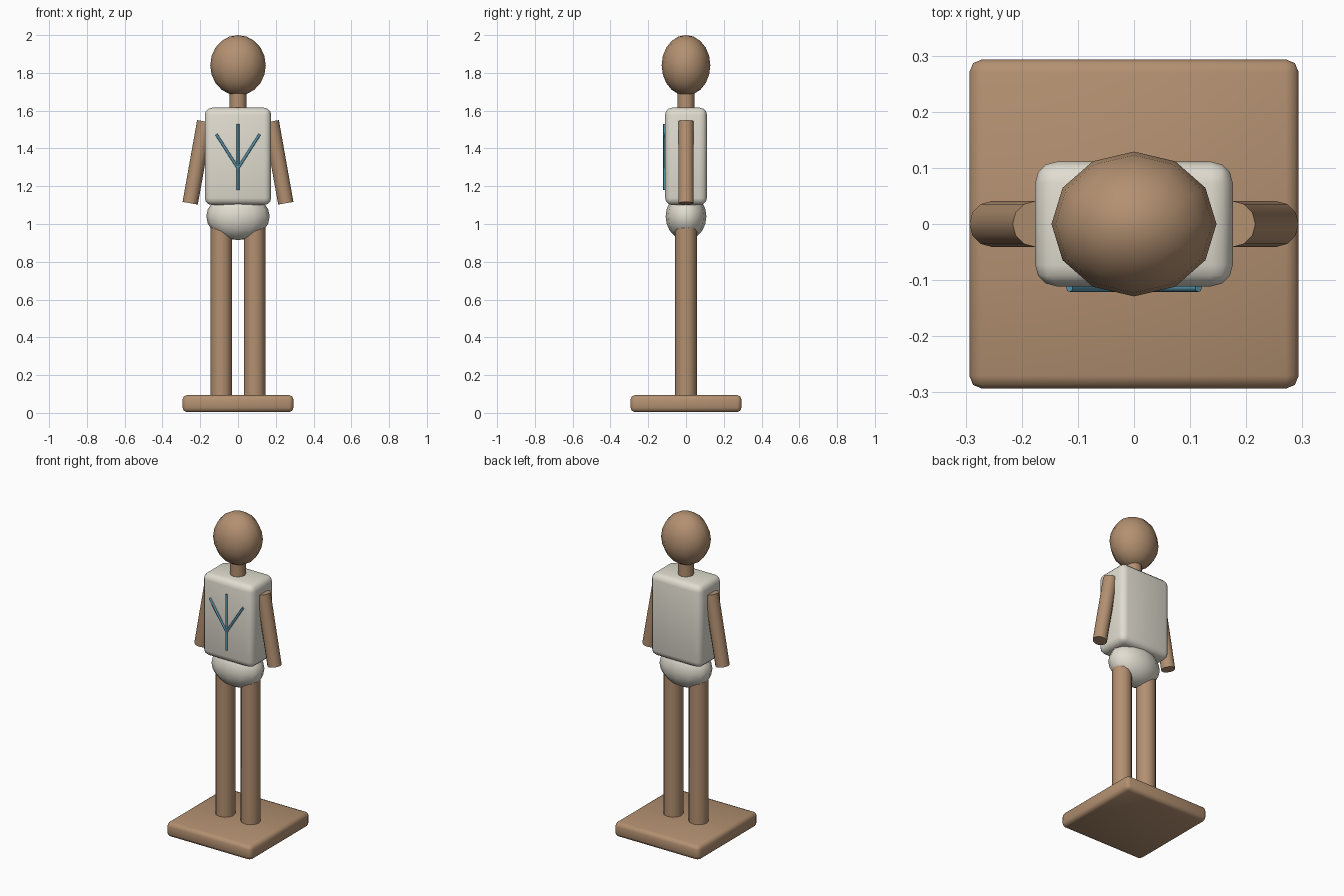
import bpy
import math
from mathutils import Vector

cube = bpy.data.objects.get("Cube")
if cube:
    bpy.data.objects.remove(cube, do_unlink=True)


def material(name, rgb):
    mat = bpy.data.materials.new(name)
    mat.use_nodes = True
    mat.diffuse_color = (*rgb, 1)
    mat.node_tree.nodes["Principled BSDF"].inputs["Base Color"].default_value = (*rgb, 1)
    return mat


wood = material("tan wood", (0.45, 0.28, 0.165))
cloth = material("cream cloth", (0.75, 0.72, 0.63))
blue = material("blue thread", (0.10, 0.30, 0.42))


def finish(name, mat, angle=40):
    obj = bpy.context.object
    obj.name = name
    obj.data.materials.append(mat)
    bpy.ops.object.shade_smooth_by_angle(angle=math.radians(angle))
    return obj


def block(name, mat, size, z, bevel, segments):
    bpy.ops.mesh.primitive_cube_add(size=1, location=(0, 0, z))
    obj = bpy.context.object
    obj.scale = size
    bpy.ops.object.transform_apply(location=False, rotation=False)
    mod = obj.modifiers.new("rounded edges", "BEVEL")
    mod.width = bevel
    mod.segments = segments
    bpy.ops.object.modifier_apply(modifier=mod.name)
    return finish(name, mat, 60)


def ball(name, mat, radii, z):
    bpy.ops.mesh.primitive_uv_sphere_add(segments=12, ring_count=10, radius=1, location=(0, 0, z))
    bpy.context.object.scale = radii
    bpy.ops.object.transform_apply(location=False, rotation=False)
    return finish(name, mat, 60)


def rod(name, mat, start, end, radius, sides=12):
    start, end = Vector(start), Vector(end)
    axis = end - start
    bpy.ops.mesh.primitive_cylinder_add(vertices=sides, radius=radius, depth=axis.length,
                                        location=(start + end) / 2)
    tilt = math.atan2(axis.x, axis.z)
    bpy.context.object.rotation_euler = (0, tilt, 0)
    return finish(name, mat, 50)


# Stand, body and head
block("base", wood, (0.587, 0.587, 0.09), 0.05, 0.023, 2).location.z = 0.049
block("torso", cloth, (0.352, 0.222, 0.515), 1.358, 0.038, 3)
ball("pelvis", cloth, (0.168, 0.108, 0.125), 1.04)
rod("neck", wood, (0, 0, 1.58), (0, 0, 1.72), 0.045)
ball("head", wood, (0.147, 0.129, 0.16), 1.84)

# Limbs and slanted chest strokes on both sides
for side, s in (("left", 1), ("right", -1)):
    rod(side + "_leg", wood, (s * 0.088, 0, 0.08), (s * 0.088, 0, 0.98), 0.057)
    rod(side + "_arm", wood, (s * 0.253, 0, 1.11), (s * 0.176, 0, 1.543), 0.041)
    rod(side + "_chest_stroke", blue, (0, -0.114, 1.295), (s * 0.115, -0.114, 1.475), 0.007, 8)
rod("middle_chest_stroke", blue, (0, -0.114, 1.18), (0, -0.114, 1.53), 0.007, 8)
